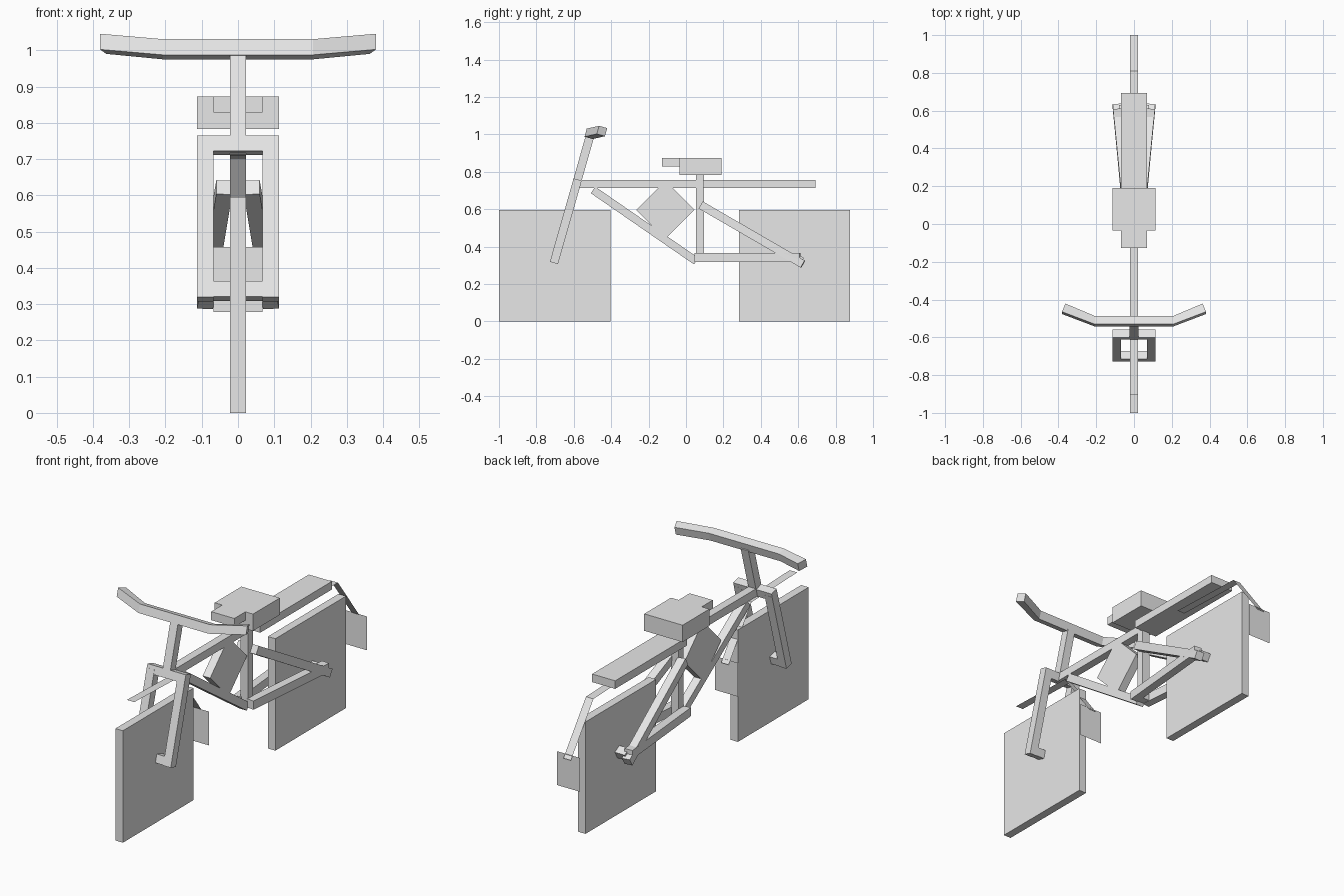
import bpy, bmesh, math
from mathutils import Vector, Matrix

if "Cube" in bpy.data.objects:
    bpy.data.objects.remove(bpy.data.objects["Cube"])

grey = bpy.data.materials.new("plain grey")
grey.diffuse_color = (0.8, 0.8, 0.8, 1)
grey.use_nodes = True
grey.node_tree.nodes["Principled BSDF"].inputs["Base Color"].default_value = grey.diffuse_color


def finish(name, bm):
    bmesh.ops.recalc_face_normals(bm, faces=bm.faces[:])
    me = bpy.data.meshes.new(name)
    bm.to_mesh(me)
    bm.free()
    me.materials.append(grey)
    ob = bpy.data.objects.new(name, me)
    bpy.context.collection.objects.link(ob)
    return ob


def box(name, x, y, z, tilt=0.0):
    """Box from (min, max) ranges, optionally turned about its own x axis."""
    c = Vector([(a + b) / 2 for a, b in (x, y, z)])
    s = [b - a for a, b in (x, y, z)]
    bm = bmesh.new()
    bmesh.ops.create_cube(bm, size=1, matrix=Matrix.Translation(c)
                          @ Matrix.Rotation(tilt, 4, 'X') @ Matrix.Diagonal((*s, 1)))
    return finish(name, bm)


def beam(name, a, b, w=0.045, h=0.045):
    """Rectangular bar between two points, w measured sideways."""
    a, b = Vector(a), Vector(b)
    d = (b - a).normalized()
    side = Vector((1, 0, 0))
    side = (side - d * side.dot(d)).normalized()
    up = d.cross(side)
    bm = bmesh.new()
    rings = [[bm.verts.new(p + side * i * w / 2 + up * j * h / 2)
              for i, j in ((-1, -1), (1, -1), (1, 1), (-1, 1))] for p in (a, b)]
    bm.faces.new(rings[0])
    bm.faces.new(rings[1])
    for k in range(4):
        n = (k + 1) % 4
        bm.faces.new((rings[0][k], rings[0][n], rings[1][n], rings[1][k]))
    return finish(name, bm)


def strip(name, path, half):
    """Thin sheet following (y, z) points."""
    bm = bmesh.new()
    rows = [[bm.verts.new((s * half, y, z)) for s in (-1, 1)] for y, z in path]
    for p, q in zip(rows, rows[1:]):
        bm.faces.new((p[0], p[1], q[1], q[0]))
    return finish(name, bm)


T = 0.022           # half thickness of tubes and wheels
LEAN = math.atan2(0.191, 0.672)


def steer(x, z):
    """Point on the leaning steering axis."""
    return Vector((x, -0.706 + 0.191 / 0.672 * (z - 0.313), z))


# Wheels
box("front_wheel", (-T, T), (-1.0, -0.405), (0, 0.596))
box("rear_wheel", (-T, T), (0.283, 0.877), (0, 0.596))


# Fork, crown, axle and stem
def cross_bar(name, half, z):
    c = steer(0, z)
    box(name, (-half, half), (c.y - T, c.y + T), (z - T, z + T), -LEAN)


for s, side in ((1, "right"), (-1, "left")):
    beam("fork_leg_" + side, steer(s * 0.0905, 0.313), steer(s * 0.0905, 0.74))
cross_bar("fork_crown", 0.113, 0.738)
cross_bar("front_axle", 0.07, 0.336)
beam("stem", steer(0, 0.73), steer(0, 0.99))

# Handlebar swept through four stations
bm = bmesh.new()
fwd = Vector((0, math.cos(LEAN), -math.sin(LEAN))) * 0.0225
up = Vector((0, math.sin(LEAN), math.cos(LEAN))) * 0.0225
rings = []
for x, y, z in ((-0.372, -0.449, 1.018), (-0.207, -0.515, 1.003),
                (0.207, -0.515, 1.003), (0.372, -0.449, 1.018)):
    c = Vector((x, y, z))
    ring = []
    for i, j in ((-1, -1), (1, -1), (1, 1), (-1, 1)):
        flare = Vector((math.copysign(0.009, x), 0, 0)) if abs(x) > 0.3 else Vector()
        ring.append(bm.verts.new(c + fwd * i + up * j - flare * i))
    rings.append(ring)
bm.faces.new(rings[0])
bm.faces.new(rings[-1])
for p, q in zip(rings, rings[1:]):
    for k in range(4):
        n = (k + 1) % 4
        bm.faces.new((p[k], p[n], q[n], q[k]))
finish("handlebar", bm)

# Frame
box("top_tube", (-T, T), (-0.59, 0.1), (0.714, 0.757))
box("tail", (-0.068, 0.068), (0.09, 0.693), (0.714, 0.757))
box("seat_post", (-T, T), (0.053, 0.095), (0.32, 0.79))
beam("down_tube", (0, -0.497, 0.703), (0, 0.055, 0.322), 0.044, 0.042)
box("engine", (-T, T), (-0.22, 0.0), (0.486, 0.706), math.radians(45))
for s, side in ((1, "right"), (-1, "left")):
    beam("upper_stay_" + side, (s * 0.038, 0.08, 0.622), (s * 0.091, 0.625, 0.306), 0.044, 0.044)
    beam("lower_stay_" + side, (s * 0.038, 0.047, 0.342), (s * 0.089, 0.61, 0.342), 0.044, 0.046)
box("rear_axle", (-0.08, 0.08), (0.578, 0.622), (0.31, 0.354), math.radians(-30))

# Seat
box("seat", (-0.113, 0.113), (-0.035, 0.19), (0.783, 0.873))
box("seat_nose", (-0.068, 0.068), (-0.128, -0.035), (0.828, 0.873))

# Mudguards and flaps
strip("front_mudguard", ((-0.904, 0.712), (-0.52, 0.70), (-0.327, 0.44)), T)
strip("rear_mudguard", ((0.37, 0.708), (0.81, 0.693), (1.0, 0.438)), T)
strip("front_flap", ((-0.34, 0.458), (-0.34, 0.278)), 0.068)
strip("rear_flap", ((0.987, 0.458), (0.987, 0.278)), 0.068)
